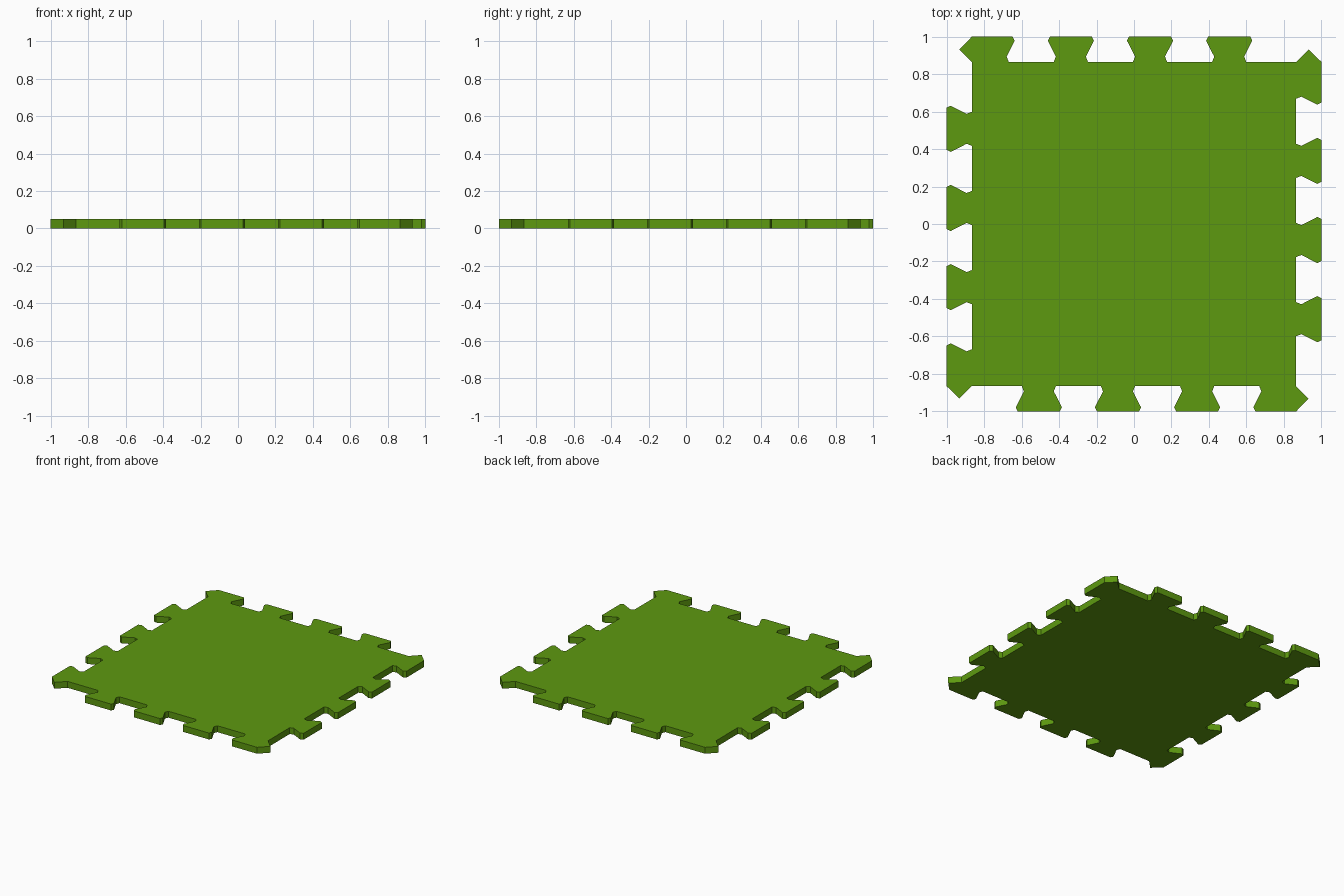
import bpy, bmesh
from mathutils import Matrix, Vector

if "Cube" in bpy.data.objects:
    bpy.data.objects.remove(bpy.data.objects["Cube"])

CORE = 0.865      # half width of the square centre
THICK = 0.05
PITCH = 0.4225    # spacing of the tabs
FIRST = -0.337    # centre of first full tab

# half profile of a dovetail tab with nipped corners: (half width, distance out)
TAB = [(0.091, CORE), (0.080, 0.893), (0.123, 0.978), (0.112, 1.0)]

# one side, left to right: pointed corner tab, then three full tabs
side = [(-CORE, CORE), (-0.932, 0.932), (-CORE, 1.0)]
side += [(FIRST - PITCH + w, d) for w, d in reversed(TAB)]
for i in range(3):
    c = FIRST + i * PITCH
    side += [(c - w, d) for w, d in TAB]
    side += [(c + w, d) for w, d in reversed(TAB)]

# turn the side four times for a closed outline, then extrude
bm = bmesh.new()
verts = []
for k in range(4):
    rot = Matrix.Rotation(-k * 1.5707963267948966, 3, 'Z')
    verts += [bm.verts.new(rot @ Vector((x, y, 0))) for x, y in side]
base = bm.faces.new(verts)
ext = bmesh.ops.extrude_face_region(bm, geom=[base], use_keep_orig=True)
top = [v for v in ext['geom'] if isinstance(v, bmesh.types.BMVert)]
bmesh.ops.translate(bm, vec=(0, 0, THICK), verts=top)
bmesh.ops.recalc_face_normals(bm, faces=bm.faces)
bmesh.ops.triangulate(bm, faces=[f for f in bm.faces if len(f.verts) > 4])

mesh = bpy.data.meshes.new("floor_mat_tile")
bm.to_mesh(mesh)
bm.free()
green = bpy.data.materials.new("foam green")
green.diffuse_color = (0.11, 0.32, 0.005, 1)
green.use_nodes = True
green.node_tree.nodes["Principled BSDF"].inputs["Base Color"].default_value = green.diffuse_color
mesh.materials.append(green)
tile = bpy.data.objects.new("floor_mat_tile", mesh)
bpy.context.collection.objects.link(tile)
